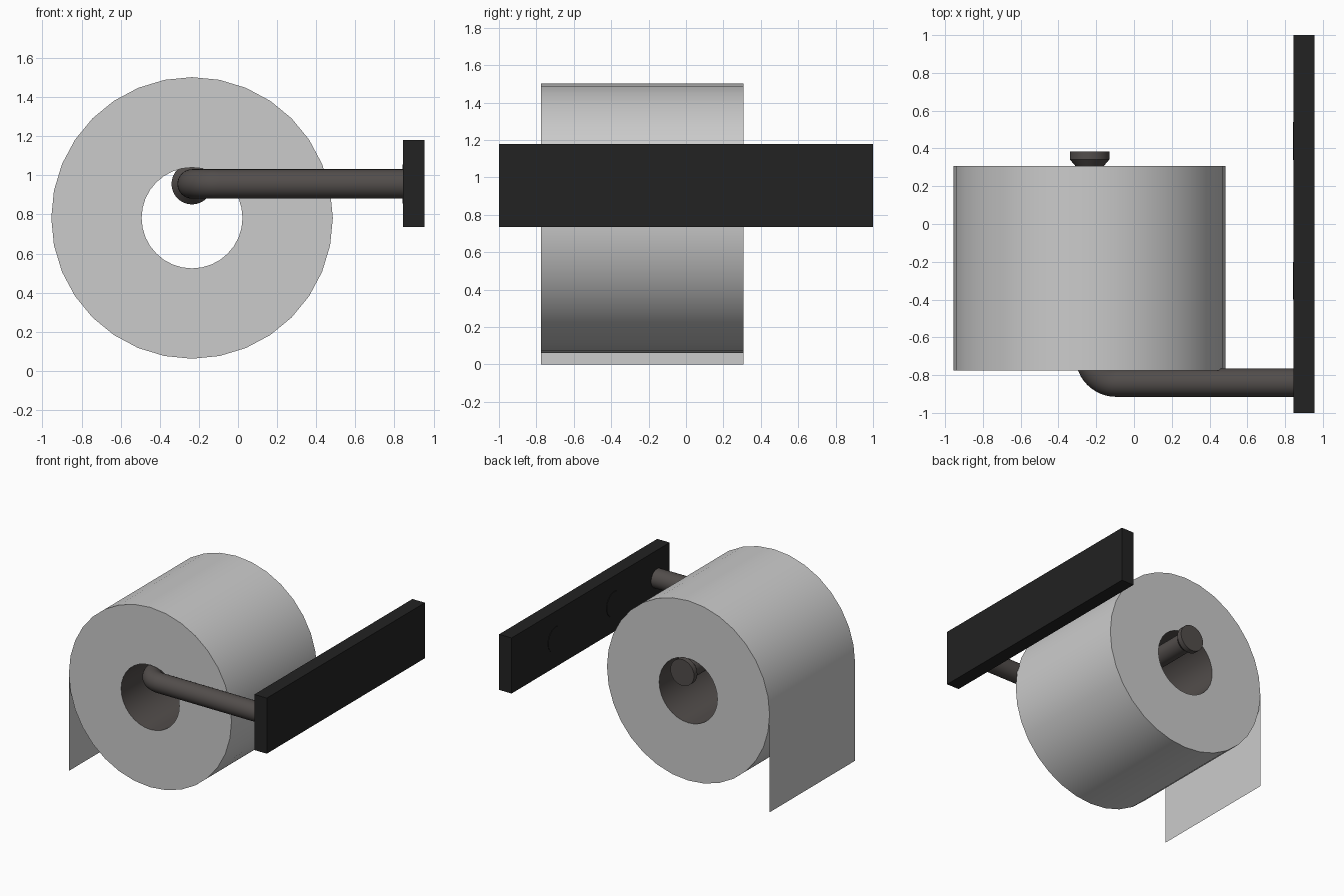
import bpy, bmesh, math
from mathutils import Vector

if "Cube" in bpy.data.objects:
    bpy.data.objects.remove(bpy.data.objects["Cube"])

def material(name, rgb):
    m = bpy.data.materials.new(name)
    m.diffuse_color = (*rgb, 1)
    m.use_nodes = True
    m.node_tree.nodes["Principled BSDF"].inputs["Base Color"].default_value = m.diffuse_color
    return m

PAPER = material("paper_grey", (0.60, 0.60, 0.60))
METAL = material("dark_bronze", (0.085, 0.075, 0.071))
BLACK = material("plate_black", (0.016, 0.016, 0.016))

def finish(name, bm, mats, smooth=True):
    bmesh.ops.recalc_face_normals(bm, faces=bm.faces)
    me = bpy.data.meshes.new(name)
    bm.to_mesh(me)
    bm.free()
    for m in mats:
        me.materials.append(m)
    ob = bpy.data.objects.new(name, me)
    bpy.context.collection.objects.link(ob)
    if smooth:
        bpy.ops.object.select_all(action='DESELECT')
        ob.select_set(True)
        bpy.context.view_layer.objects.active = ob
        bpy.ops.object.shade_smooth_by_angle(angle=math.radians(35))
    return ob

def rings_to_mesh(bm, rings, closed=False):
    """Bridge equal rings of points; cap both ends unless closed into a loop."""
    vr = [[bm.verts.new(p) for p in r] for r in rings]
    n = len(vr[0])
    for k in range(len(vr) if closed else len(vr) - 1):
        a, b = vr[k], vr[(k + 1) % len(vr)]
        for i in range(n):
            j = (i + 1) % n
            bm.faces.new((a[i], a[j], b[j], b[i]))
    if not closed:
        bm.faces.new(vr[0])
        bm.faces.new(vr[-1])

def ring(center, u, v, r, n=32):
    c, u, v = Vector(center), Vector(u), Vector(v)
    return [c + r * (math.cos(2 * math.pi * i / n) * u + math.sin(2 * math.pi * i / n) * v)
            for i in range(n)]

X, Y, Z = (1, 0, 0), (0, 1, 0), (0, 0, 1)
RX, RZ, R_OUT, R_IN = -0.235, 0.782, 0.72, 0.258
Y0, Y1 = -0.775, 0.307

# paper roll with a dark core lining
bm = bmesh.new()
rings_to_mesh(bm, [ring((RX, y, RZ), X, Z, r)
                   for r, y in ((R_OUT, Y0), (R_OUT, Y1), (R_IN, Y1), (R_IN, Y0))], closed=True)
for f in bm.faces:
    c = f.calc_center_median()
    if math.hypot(c.x - RX, c.z - RZ) < R_IN + 0.01:
        f.material_index = 1
finish("paper_roll", bm, [PAPER, METAL])

# hanging sheet
bm = bmesh.new()
xs = RX - R_OUT
bm.faces.new([bm.verts.new(p) for p in ((xs, Y0, RZ), (xs, Y1, RZ), (xs, Y1, 0), (xs, Y0, 0))])
finish("hanging_sheet", bm, [PAPER], smooth=False)

# bent arm: out from the plate, round the bend, through the roll, flared end cap
AY, AZ, AR, BEND = -0.84, 0.956, 0.075, 0.14
rings = [ring((0.86, AY, AZ), Y, Z, AR)]
for k in range(13):
    a = math.radians(90 * k / 12)
    side = (math.sin(a), math.cos(a), 0)
    center = (RX + BEND - BEND * math.sin(a), AY + BEND - BEND * math.cos(a), AZ)
    rings.append(ring(center, side, Z, AR))
for y, r in ((0.307, AR), (0.342, 0.105), (0.384, 0.105)):
    rings.append(ring((RX, y, AZ), X, Z, r))
bm = bmesh.new()
rings_to_mesh(bm, rings)
finish("arm", bm, [METAL])

# wall plate
bm = bmesh.new()
bmesh.ops.create_cube(bm, size=1)
for v in bm.verts:
    v.co = (0.9 + v.co.x * 0.11, v.co.y * 2, 0.957 + v.co.z * 0.445)
finish("wall_plate", bm, [BLACK], smooth=False)

# flush screw covers on the inner face of the plate
for i, y in enumerate((-0.30, 0.44)):
    bm = bmesh.new()
    rings_to_mesh(bm, [ring((x, y, AZ), Y, Z, 0.1) for x in (0.842, 0.9)])
    finish(f"screw_cover_{i + 1}", bm, [BLACK])
